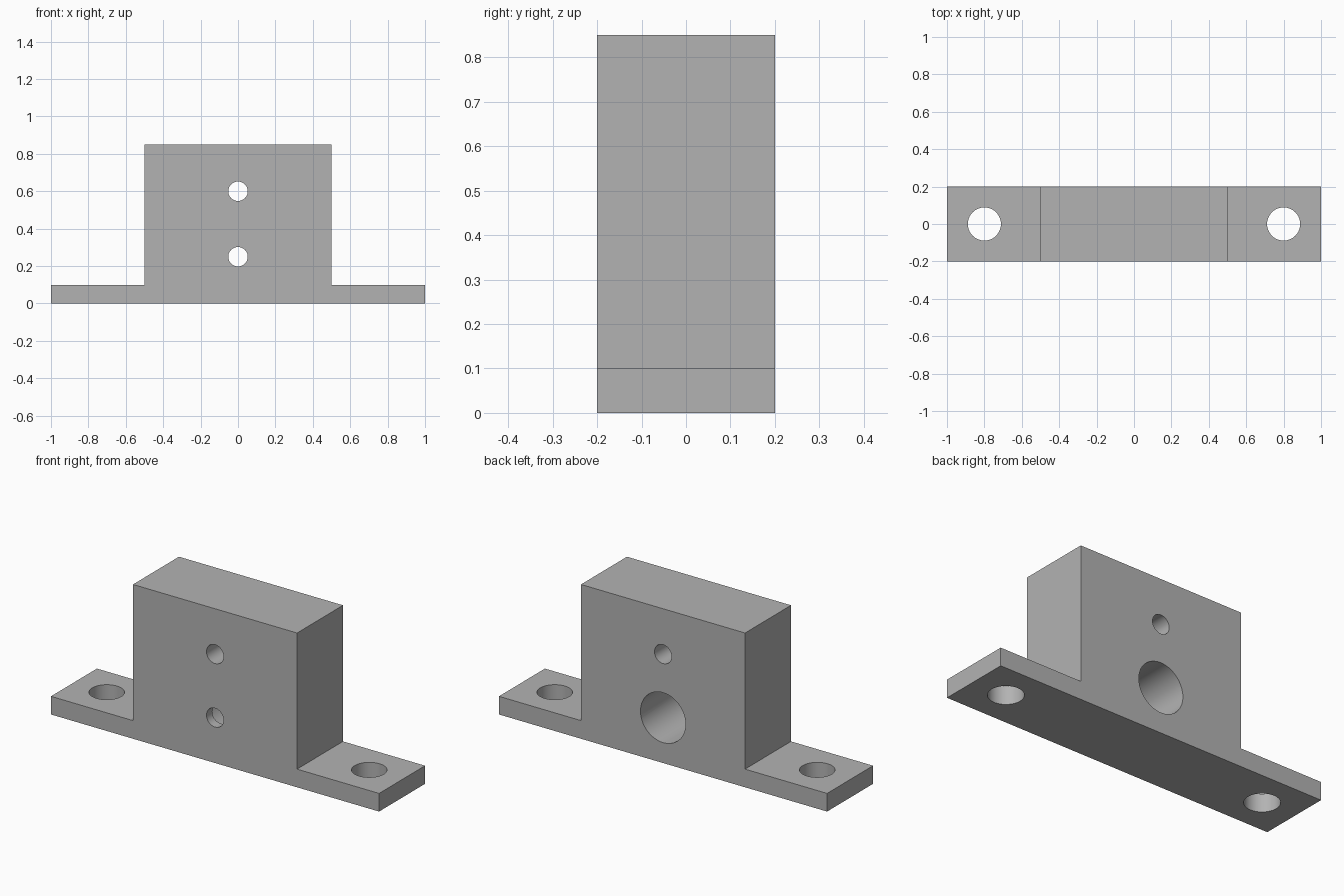
import bpy, bmesh, math
from mathutils import Matrix, Vector

default = bpy.data.objects.get("Cube")
if default:
    bpy.data.objects.remove(default, do_unlink=True)

DEPTH = 0.4          # full thickness, front to back
HALF = DEPTH / 2
WALL = 0.05          # front wall left by the counterbore

grey = bpy.data.materials.new("plain_grey")
grey.use_nodes = True
colour = (0.45, 0.45, 0.45, 1)
grey.diffuse_color = colour
grey.node_tree.nodes["Principled BSDF"].inputs["Base Color"].default_value = colour


def mesh_object(name, bm):
    bmesh.ops.recalc_face_normals(bm, faces=bm.faces)
    mesh = bpy.data.meshes.new(name)
    bm.to_mesh(mesh)
    bm.free()
    mesh.materials.append(grey)
    obj = bpy.data.objects.new(name, mesh)
    bpy.context.collection.objects.link(obj)
    return obj


def cylinder_cutter(name, radius, start, end):
    """Round cutter running from start to end."""
    start, end = Vector(start), Vector(end)
    axis = end - start
    turn = axis.to_track_quat('Z', 'Y').to_matrix().to_4x4()
    bm = bmesh.new()
    bmesh.ops.create_cone(bm, cap_ends=True, segments=64, radius1=radius,
                          radius2=radius, depth=axis.length,
                          matrix=Matrix.Translation((start + end) / 2) @ turn)
    cutter = mesh_object(name, bm)
    cutter.hide_render = True
    return cutter


# Block with two mounting flanges, extruded from its front outline
half_outline = [(1, 0), (1, 0.1), (0.5, 0.1), (0.5, 0.85)]
outline = half_outline + [(-x, z) for x, z in reversed(half_outline)]
bm = bmesh.new()
face = bm.faces.new([bm.verts.new((x, -HALF, z)) for x, z in outline])
extruded = bmesh.ops.extrude_face_region(bm, geom=[face])["geom"]
bmesh.ops.translate(bm, vec=(0, DEPTH, 0),
                    verts=[v for v in extruded if isinstance(v, bmesh.types.BMVert)])
bracket = mesh_object("mounting_bracket", bm)

# Flange holes, two through holes, and a wide bore from the back
cutters = [cylinder_cutter("flange_hole", 0.0885, (x, 0, -0.1), (x, 0, 0.2))
           for x in (-0.8, 0.8)]
cutters += [cylinder_cutter("through_hole", 0.052, (0, -0.3, z), (0, 0.3, z))
            for z in (0.25, 0.6)]
cutters.append(cylinder_cutter("back_bore", 0.1375,
                               (0, WALL - HALF, 0.25), (0, 0.3, 0.25)))

bpy.ops.object.select_all(action='DESELECT')
bracket.select_set(True)
bpy.context.view_layer.objects.active = bracket
for cutter in cutters:
    cut = bracket.modifiers.new(cutter.name, 'BOOLEAN')
    cut.operation = 'DIFFERENCE'
    cut.solver = 'EXACT'
    cut.object = cutter
    bpy.ops.object.modifier_apply(modifier=cut.name)
    bpy.data.objects.remove(cutter, do_unlink=True)

bpy.ops.object.shade_smooth_by_angle(angle=math.radians(30))
